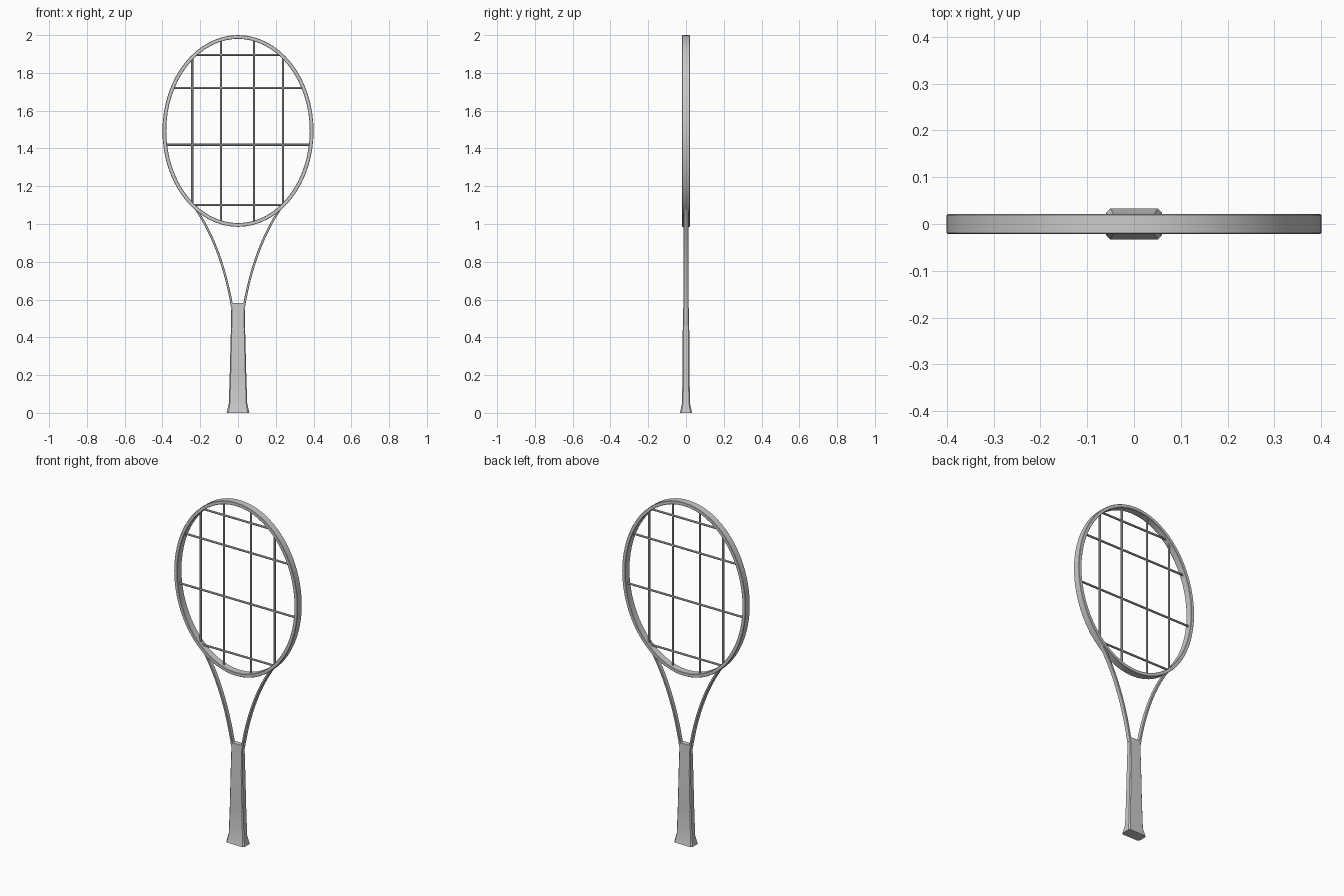
import bpy, bmesh, math
from mathutils import Vector

if "Cube" in bpy.data.objects:
    bpy.data.objects.remove(bpy.data.objects["Cube"])

HEAD_Z, HEAD_RX, HEAD_RZ = 1.4925, 0.39, 0.4975   # centre line of the head hoop


def make_object(name, rings, closed=False):
    """Skin a list of vertex rings into a mesh object."""
    bm = bmesh.new()
    vr = [[bm.verts.new(p) for p in ring] for ring in rings]
    n, m = len(vr), len(vr[0])
    for i in range(n if closed else n - 1):
        a, b = vr[i], vr[(i + 1) % n]
        for j in range(m):
            k = (j + 1) % m
            bm.faces.new((a[j], a[k], b[k], b[j]))
    if not closed:
        bm.faces.new(vr[0])
        bm.faces.new(vr[-1])
    bmesh.ops.recalc_face_normals(bm, faces=bm.faces)
    mesh = bpy.data.meshes.new(name)
    bm.to_mesh(mesh)
    bm.free()
    ob = bpy.data.objects.new(name, mesh)
    bpy.context.collection.objects.link(ob)
    bpy.ops.object.select_all(action='DESELECT')
    ob.select_set(True)
    bpy.context.view_layer.objects.active = ob
    bpy.ops.object.shade_smooth_by_angle(angle=math.radians(30))
    return ob


def chamfered(w, d, c):
    """Chamfered rectangle of half sizes w and d."""
    return [(w, d - c), (w - c, d), (c - w, d), (-w, d - c),
            (-w, c - d), (c - w, -d), (w - c, -d), (w, c - d)]


def sweep(name, path, section, closed=False):
    """Sweep a (normal, y) section along a path in the xz plane."""
    rings, n = [], len(path)
    for i, (x, z) in enumerate(path):
        if closed:
            a, b = path[i - 1], path[(i + 1) % n]
        else:
            a, b = path[max(i - 1, 0)], path[min(i + 1, n - 1)]
        t = Vector((b[0] - a[0], b[1] - a[1])).normalized()
        rings.append([(x + t.y * u, v, z - t.x * u) for u, v in section])
    return make_object(name, rings, closed)


# Head hoop
N = 64
hoop = [(HEAD_RX * math.cos(2 * math.pi * i / N),
         HEAD_Z + HEAD_RZ * math.sin(2 * math.pi * i / N)) for i in range(N)]
sweep("head_hoop", hoop, chamfered(0.010, 0.021, 0.002), closed=True)

# Throat arms, a cubic curve from the grip to the hoop
P = [Vector(p) for p in ((0.031, 0.56), (0.065, 0.76), (0.13, 0.95), (0.236, 1.098))]
arm = []
for i in range(17):
    t = i / 16
    p = (P[0] * (1 - t) ** 3 + P[1] * 3 * t * (1 - t) ** 2
         + P[2] * 3 * t * t * (1 - t) + P[3] * t ** 3)
    arm.append((p.x, p.y))
for side, s in (("left", -1), ("right", 1)):
    sweep("throat_arm_" + side, [(s * x, z) for x, z in arm],
          chamfered(0.006, 0.013, 0.002))

# Grip with flared butt: (z, half width, half depth)
grip = [(0.0, 0.060, 0.033), (0.05, 0.049, 0.021), (0.20, 0.044, 0.019),
        (0.43, 0.038, 0.018), (0.44, 0.038, 0.017), (0.583, 0.035, 0.014)]
make_object("grip", [[(x, y, z) for x, y in chamfered(w, d, d * 0.28)]
                     for z, w, d in grip])

# Strings, cut to the inside of the hoop
R = 0.006
circle = [(R * math.cos(math.pi * i / 4), R * math.sin(math.pi * i / 4)) for i in range(8)]
for i, x in enumerate((-0.242, -0.09, 0.085, 0.238)):
    h = HEAD_RZ * math.sqrt(1 - (x / HEAD_RX) ** 2)
    sweep(f"main_string_{i + 1}", [(x, HEAD_Z - h), (x, HEAD_Z + h)], circle)
for i, z in enumerate((1.10, 1.42, 1.72, 1.895)):
    w = HEAD_RX * math.sqrt(1 - ((z - HEAD_Z) / HEAD_RZ) ** 2)
    sweep(f"cross_string_{i + 1}", [(-w, z), (w, z)], circle)
